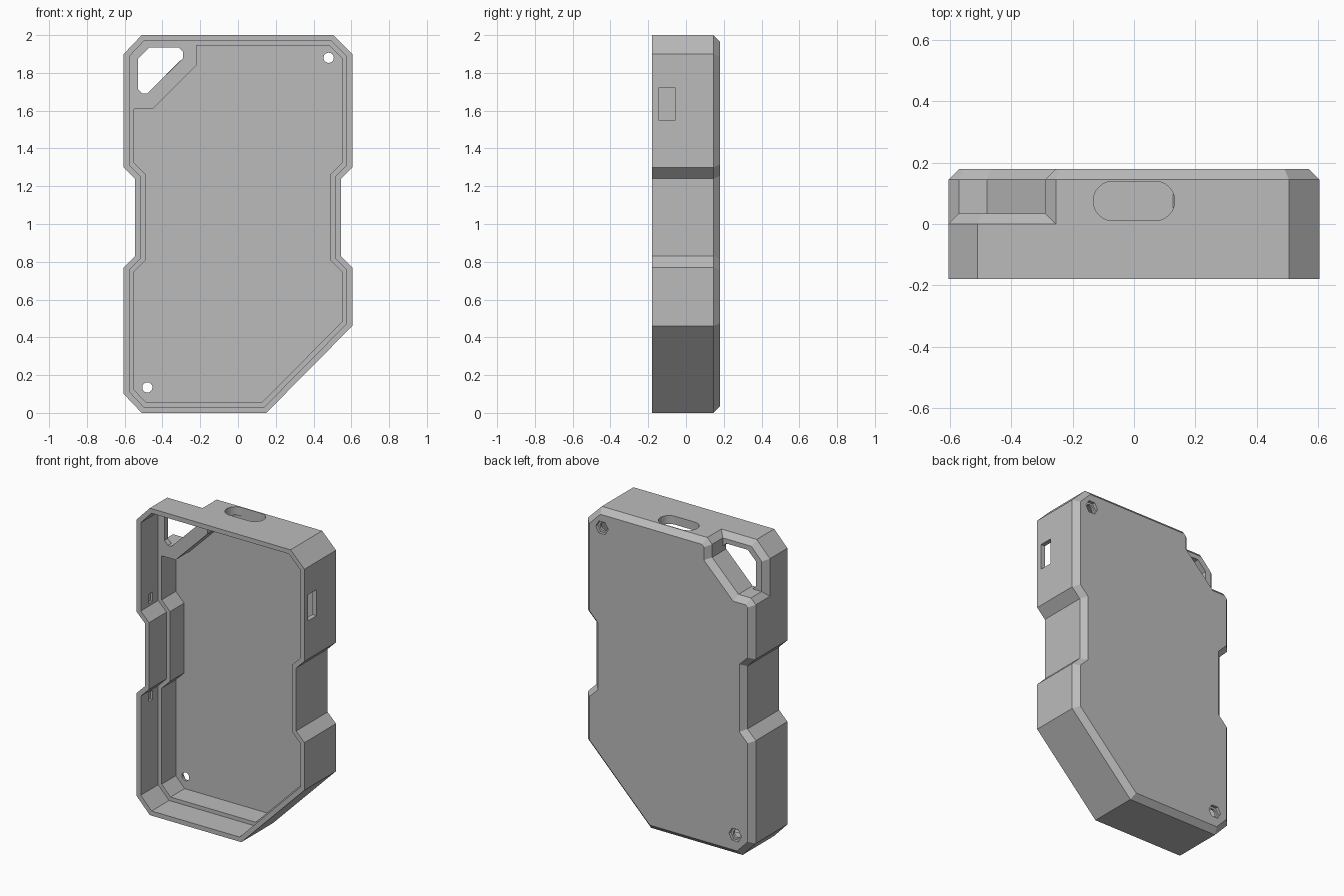
import bpy, bmesh, math
from mathutils import Vector

cube = bpy.data.objects.get("Cube")
if cube:
    bpy.data.objects.remove(cube, do_unlink=True)

mat = bpy.data.materials.new("plain grey")
mat.use_nodes = True
GREY = (0.5, 0.5, 0.5, 1)
mat.diffuse_color = GREY
mat.node_tree.nodes["Principled BSDF"].inputs["Base Color"].default_value = GREY


def inset(pts, d):
    """Move every edge of a counter-clockwise outline inwards by d."""
    out = []
    for i, p in enumerate(pts):
        p = Vector(p)
        a = (p - Vector(pts[i - 1])).normalized()
        b = (Vector(pts[(i + 1) % len(pts)]) - p).normalized()
        na, nb = Vector((-a.y, a.x)), Vector((-b.y, b.x))
        out.append(p + (na + nb) * (d / (1 + na.dot(nb))))
    return out


def loft(name, layers, axes="xz"):
    """Solid through (depth, outline) layers; axes says how outlines lie."""
    def place(u, v, w):
        return {"xz": (u, w, v), "xy": (u, v, w), "yz": (w, u, v)}[axes]
    bm = bmesh.new()
    rings = [[bm.verts.new(place(p[0], p[1], w)) for p in pts] for w, pts in layers]
    n = len(rings[0])
    bm.faces.new(rings[0])
    bm.faces.new(rings[-1])
    for lo, hi in zip(rings, rings[1:]):
        for i in range(n):
            j = (i + 1) % n
            bm.faces.new((lo[i], lo[j], hi[j], hi[i]))
    bmesh.ops.recalc_face_normals(bm, faces=bm.faces)
    me = bpy.data.meshes.new(name)
    bm.to_mesh(me)
    bm.free()
    ob = bpy.data.objects.new(name, me)
    bpy.context.collection.objects.link(ob)
    me.materials.append(mat)
    return ob


def combine(target, tool, op):
    """Apply a boolean, then drop the tool."""
    mod = target.modifiers.new(op, "BOOLEAN")
    mod.operation, mod.object, mod.solver = op, tool, "EXACT"
    bpy.context.view_layer.update()
    graph = bpy.context.evaluated_depsgraph_get()
    me = bpy.data.meshes.new_from_object(target.evaluated_get(graph))
    target.modifiers.clear()
    target.data = me
    bpy.data.objects.remove(tool, do_unlink=True)


def cut(name, layers, axes="xz"):
    combine(case, loft(name, layers, axes), "DIFFERENCE")


def rect(u, v, w, h):
    return [(u - w / 2, v - h / 2), (u + w / 2, v - h / 2),
            (u + w / 2, v + h / 2), (u - w / 2, v + h / 2)]


def ngon(u, v, r, n):
    return [(u + r * math.cos(math.tau * i / n), v + r * math.sin(math.tau * i / n))
            for i in range(n)]


FRONT, RING, BACK, BEVEL = -0.18, 0.0, 0.18, 0.035
STEP, FLOOR = 0.0, 0.145
LIP, WALL = 0.03, 0.055

# Outline halves, counter-clockwise
right = [(-0.51, 0), (0.15, 0), (0.605, 0.46), (0.605, 0.77), (0.545, 0.83),
         (0.545, 1.24), (0.605, 1.3), (0.605, 1.9), (0.505, 2)]
left = [(-0.605, 1.3), (-0.545, 1.24), (-0.545, 0.83), (-0.605, 0.77), (-0.605, 0.1)]
full = right + [(-0.51, 2), (-0.605, 1.9)] + left
notched = right + [(-0.255, 2), (-0.29, 1.965), (-0.29, 1.88), (-0.48, 1.69),
                   (-0.57, 1.69), (-0.605, 1.655)] + left

# Main body with the corner notch, joined to the full-outline front frame
case = loft("case_shell", [(FRONT, notched), (BACK - BEVEL, notched),
                           (BACK, inset(notched, BEVEL))])
frame = loft("front_frame", [(FRONT, full), (RING, full),
                             (RING + BEVEL, inset(full, BEVEL))])
combine(case, frame, "UNION")

# Stepped cavity open to the front
lip = inset(full, LIP)
cut("lip_cavity", [(FRONT - 0.1, lip), (STEP, lip)])
deep = inset(full, WALL)
deep = deep[:9] + [(-0.22, deep[9].y), (-0.22, 1.84), (-0.45, 1.61),
                   (deep[10].x, 1.61)] + deep[11:]
cut("deep_cavity", [(STEP - 0.05, deep), (FLOOR, deep)])

# Strap hole in the corner
strap = [(-0.48, 1.69), (-0.29, 1.88), (-0.29, 1.91), (-0.315, 1.935),
         (-0.47, 1.935), (-0.53, 1.875), (-0.53, 1.715), (-0.505, 1.69)]
cut("strap_hole", [(-0.08, strap), (0.08, strap)])

# Rounded port in the top
port = []
for side in (1, -1):
    for k in range(13):
        a = math.pi * (k / 12 - 0.5)
        port.append((side * (0.07 + 0.063 * math.cos(a)), 0.075 + side * 0.064 * math.sin(a)))
cut("top_port", [(1.9, port), (2.1, port)], "xy")

# Side window and small catch slots inside the lip
window = rect(-0.1, 1.635, 0.09, 0.17)
cut("side_window", [(0.5, window), (0.7, window)], "yz")
for side in (1, -1):
    for z in (0.72, 1.36):
        slot = rect(-0.08, z, 0.04, 0.06)
        cut("catch_slot", [(side * 0.55, slot), (side * 0.59, slot)], "yz")

# Screw holes with hexagonal nut pockets on the back
for x, z in ((0.48, 1.88), (-0.48, 0.135)):
    hole, pocket = ngon(x, z, 0.027, 24), ngon(x, z, 0.045, 6)
    cut("screw_hole", [(0.1, hole), (0.3, hole)])
    cut("nut_pocket", [(0.16, pocket), (0.3, pocket)])

for poly in case.data.polygons:
    poly.use_smooth = False
